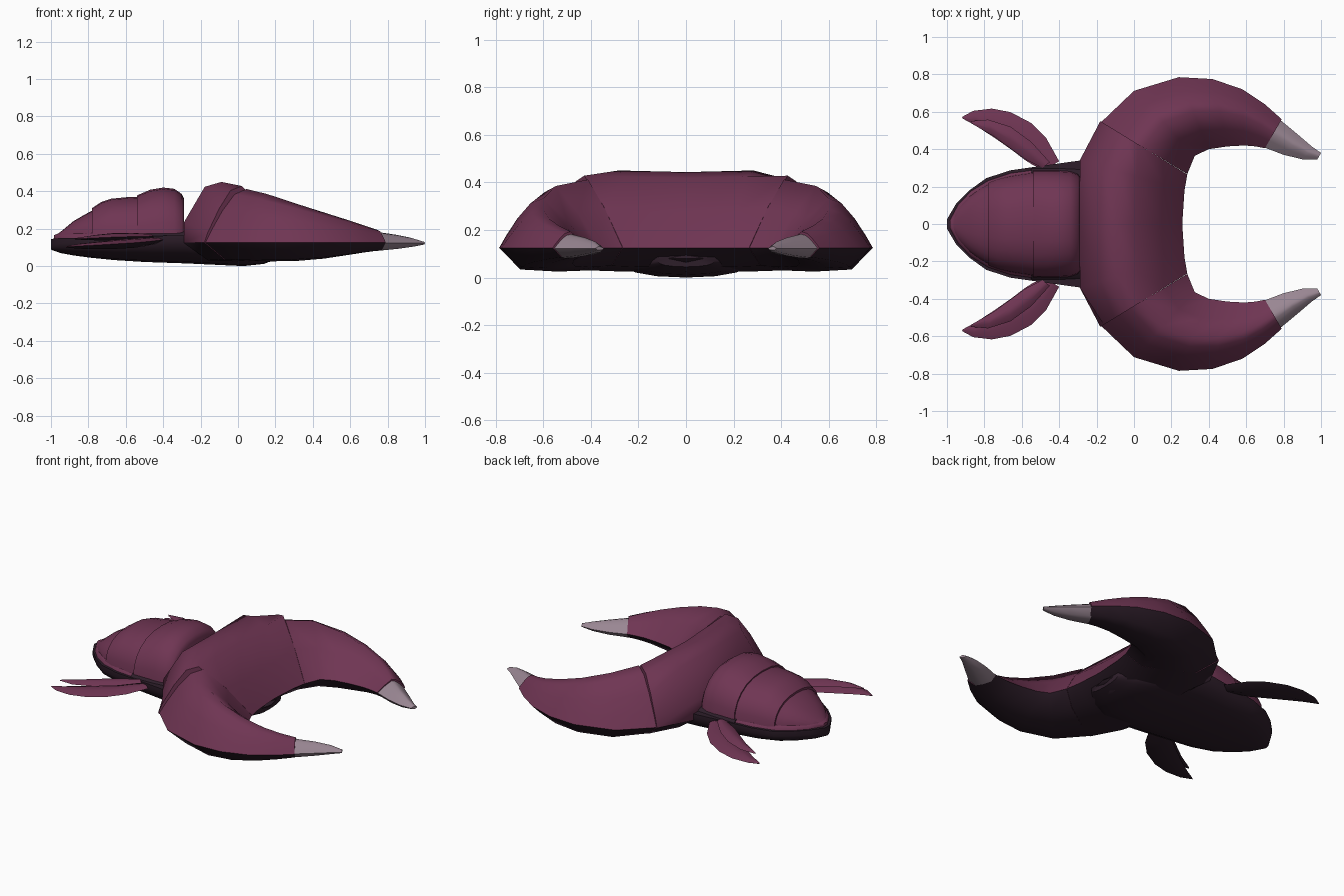
import bpy, bmesh, math
from mathutils import Vector


def material(name, color):
    m = bpy.data.materials.new(name)
    m.diffuse_color = (*color, 1)
    return m


MAROON = material("maroon shell", (0.160, 0.036, 0.087))
DARK = material("dark underside", (0.027, 0.013, 0.023))
HORN = material("pale horn", (0.32, 0.24, 0.29))


def loft(name, rings, mats, dark_from=None, mirror=False, angle=35):
    """Skin closed rings; ring points from index dark_from on get the second material."""
    bm = bmesh.new()
    loops = [[bm.verts.new(p) for p in r] for r in rings]
    n = len(rings[0])
    for a, b in zip(loops, loops[1:]):
        for i in range(n):
            j = (i + 1) % n
            f = bm.faces.new((a[i], a[j], b[j], b[i]))
            f.material_index = int(dark_from is not None and i >= dark_from)
    for end in (loops[0], loops[-1]):
        bm.faces.new(end)
    bmesh.ops.recalc_face_normals(bm, faces=bm.faces)
    me = bpy.data.meshes.new(name)
    bm.to_mesh(me)
    bm.free()
    ob = bpy.data.objects.new(name, me)
    bpy.context.collection.objects.link(ob)
    for m in mats:
        me.materials.append(m)
    bpy.ops.object.select_all(action='DESELECT')
    ob.select_set(True)
    bpy.context.view_layer.objects.active = ob
    bpy.ops.object.shade_smooth_by_angle(angle=math.radians(angle))
    if mirror:
        mod = ob.modifiers.new("mirror", 'MIRROR')
        mod.use_axis = (False, True, False)
        mod.use_mirror_merge = False
    return ob


def section(outer, inner, height, depth, top, rim=0.125):
    """Cross-section between two rim points, domed above and shallow below."""
    o, i = Vector((*outer, rim)), Vector((*inner, rim))
    pts = [o.lerp(i, t) + Vector((0, 0, h * height)) for t, h in top]
    under = [(0.83, -0.8), (0.5, -1), (0.23, -0.94)]
    return pts + [o.lerp(i, t) + Vector((0, 0, h * depth)) for t, h in under]


# Crescent head: central plate
MID = [(0, 0), (0.0, 0.33), (0.2, 0.92), (0.36, 1), (0.54, 0.92), (0.8, 0.47), (1, 0)]
SEAM = [(0, 0), (0.04, 0.18), (0.17, 0.6), (0.30, 0.92), (0.43, 1), (0.72, 0.57), (1, 0)]
half = [((-0.18, 0.55), (0.285, 0.265), 0.303, 0.095, SEAM),
        ((-0.29, 0.34), (0.27, 0.18), 0.325, 0.1, MID)]
middle = ((-0.29, 0), (0.258, 0), 0.318, 0.1, MID)
flip = [((o[0], -o[1]), (i[0], -i[1]), h, d, p) for o, i, h, d, p in reversed(half)]
loft("head_plate", [section(*s) for s in half + [middle] + flip],
     [MAROON, DARK], dark_from=6, angle=55)

# Crescent head: curved side arms
ARM = [(0, 0), (0.08, 0.26), (0.2, 0.6), (0.34, 0.9), (0.48, 1), (0.74, 0.56), (1, 0)]
arm = [((-0.175, 0.545), (0.285, 0.267), 0.287, 0.095),
       ((0.0, 0.712), (0.325, 0.365), 0.26, 0.1),
       ((0.24, 0.785), (0.40, 0.40), 0.207, 0.097),
       ((0.42, 0.775), (0.50, 0.415), 0.162, 0.085),
       ((0.58, 0.72), (0.59, 0.42), 0.122, 0.066),
       ((0.70, 0.64), (0.65, 0.415), 0.092, 0.052),
       ((0.79, 0.56), (0.70, 0.405), 0.068, 0.042)]
loft("head_arm", [section(*s, ARM) for s in arm], [MAROON, DARK],
     dark_from=6, mirror=True, angle=66)

# Pale horn tips
tip = [((0.78, 0.558), (0.70, 0.408), 0.06, 0.042),
       ((0.88, 0.475), (0.80, 0.37), 0.045, 0.032),
       ((0.95, 0.415), (0.90, 0.346), 0.028, 0.02),
       ((1.0, 0.38), (0.98, 0.345), 0.008, 0.008)]
loft("horn_tip", [section(*s, ARM, rim=0.123) for s in tip], [HORN],
     mirror=True, angle=50)


def hull_ring(x, w, top, bottom):
    """Flat deck with a round keel below."""
    pts = [(x, w * k, top) for k in (-1, 0, 1)]
    for k in range(0, 9):
        c, s = math.cos(math.pi * k / 8), math.sin(math.pi * k / 8)
        pts.append((x, w * math.copysign(abs(c) ** 0.9, c),
                    top - 0.03 - (top - 0.03 - bottom) * abs(s) ** 0.9))
    return pts


# Dark belly hull under the body and head
hull = [(-1.0, 0.025, 0.145, 0.088), (-0.95, 0.11, 0.15, 0.07), (-0.88, 0.18, 0.15, 0.057),
        (-0.79, 0.245, 0.15, 0.045), (-0.66, 0.287, 0.155, 0.032), (-0.5, 0.31, 0.16, 0.022),
        (-0.27, 0.342, 0.165, 0.014), (-0.1, 0.33, 0.14, 0.006), (0.03, 0.29, 0.11, 0.0),
        (0.14, 0.21, 0.1, 0.012), (0.22, 0.12, 0.1, 0.045)]
loft("belly_hull", [hull_ring(*h) for h in hull], [DARK], angle=45)


def dome_ring(x, w, top, base=0.145):
    pts = []
    for k in range(13):
        a = math.pi * k / 12
        c, s = math.cos(a), math.sin(a)
        pts.append((x, w * math.copysign(abs(c) ** 0.85, c), base + (top - base) * s ** 0.85))
    return pts


# Body shell: low flange and three overlapping segments
shell = {
    "shell_flange": [(-0.985, 0.02, 0.165), (-0.94, 0.105, 0.18), (-0.87, 0.178, 0.195),
                     (-0.78, 0.233, 0.21), (-0.66, 0.275, 0.215), (-0.53, 0.295, 0.21)],
    "tail_segment": [(-0.975, 0.03, 0.165), (-0.94, 0.09, 0.19), (-0.88, 0.15, 0.24),
                     (-0.82, 0.195, 0.275), (-0.77, 0.222, 0.302)],
    "middle_segment": [(-0.78, 0.225, 0.31), (-0.73, 0.245, 0.343), (-0.68, 0.258, 0.36),
                       (-0.60, 0.272, 0.368), (-0.53, 0.282, 0.37)],
    "front_segment": [(-0.54, 0.288, 0.378), (-0.47, 0.288, 0.408), (-0.40, 0.288, 0.42),
                      (-0.34, 0.284, 0.413), (-0.30, 0.27, 0.385), (-0.288, 0.255, 0.36)]}
for name, rings in shell.items():
    loft(name, [dome_ring(*r) for r in rings], [MAROON], angle=45)

# Dark edges beside the front segment
loft("side_edge", [[(x, y, z) for y, z in ((a, 0.15), (b, 0.15), (b - 0.012, 0.17), (a, 0.19))]
                   for x, a, b in ((-0.55, 0.25, 0.303), (-0.42, 0.26, 0.305),
                                   (-0.28, 0.24, 0.30))], [DARK], mirror=True)


def leaf(o, i, mid_h, z, d):
    """Thin lens section across a fin."""
    o, i = Vector((*o, z)), Vector((*i, z))
    up = Vector((0, 0, 1))
    return [o, o.lerp(i, 0.3) + up * mid_h * 0.85, o.lerp(i, 0.6) + up * mid_h, i,
            o.lerp(i, 0.5) - up * d]


# Side fins: broad lower leaf with a separate leaf lifted above it
fin = [((-0.92, 0.572), (-0.915, 0.563), 0.004, 0.103, 0.004),
       ((-0.86, 0.605), (-0.84, 0.522), 0.012, 0.107, 0.014),
       ((-0.76, 0.617), (-0.74, 0.457), 0.018, 0.112, 0.022),
       ((-0.66, 0.598), (-0.655, 0.397), 0.021, 0.118, 0.026),
       ((-0.55, 0.54), (-0.58, 0.34), 0.021, 0.125, 0.028),
       ((-0.47, 0.46), (-0.54, 0.315), 0.018, 0.132, 0.028),
       ((-0.40, 0.335), (-0.48, 0.29), 0.012, 0.14, 0.02)]
loft("side_fin", [leaf(*s) for s in fin], [MAROON, DARK], dark_from=3, mirror=True, angle=50)
upper = [((-0.875, 0.55), (-0.865, 0.535), 0.004, 0.146, 0.004),
         ((-0.78, 0.558), (-0.755, 0.472), 0.016, 0.15, 0.012),
         ((-0.66, 0.52), (-0.665, 0.407), 0.022, 0.155, 0.02),
         ((-0.55, 0.44), (-0.585, 0.348), 0.02, 0.158, 0.025),
         ((-0.45, 0.33), (-0.49, 0.3), 0.012, 0.16, 0.02)]
loft("upper_fin", [leaf(*s) for s in upper], [MAROON, DARK], dark_from=3, mirror=True, angle=50)


# Mouth lips under the front edge
def lip_ring(y, x, rx, z, rz):
    return [(x + rx * math.cos(a), y, z + rz * math.sin(a))
            for a in (2 * math.pi * k / 8 for k in range(8))]


for name, x, z, w in (("upper_lip", 0.17, 0.08, 0.19), ("lower_lip", 0.13, 0.042, 0.15)):
    loft(name, [lip_ring(w * k, x - 0.05 * k * k, 0.065 * (1.05 - k * k), z,
                         0.024 * (1.05 - k * k)) for k in (-1, -0.75, -0.4, 0, 0.4, 0.75, 1)],
         [DARK], angle=50)
